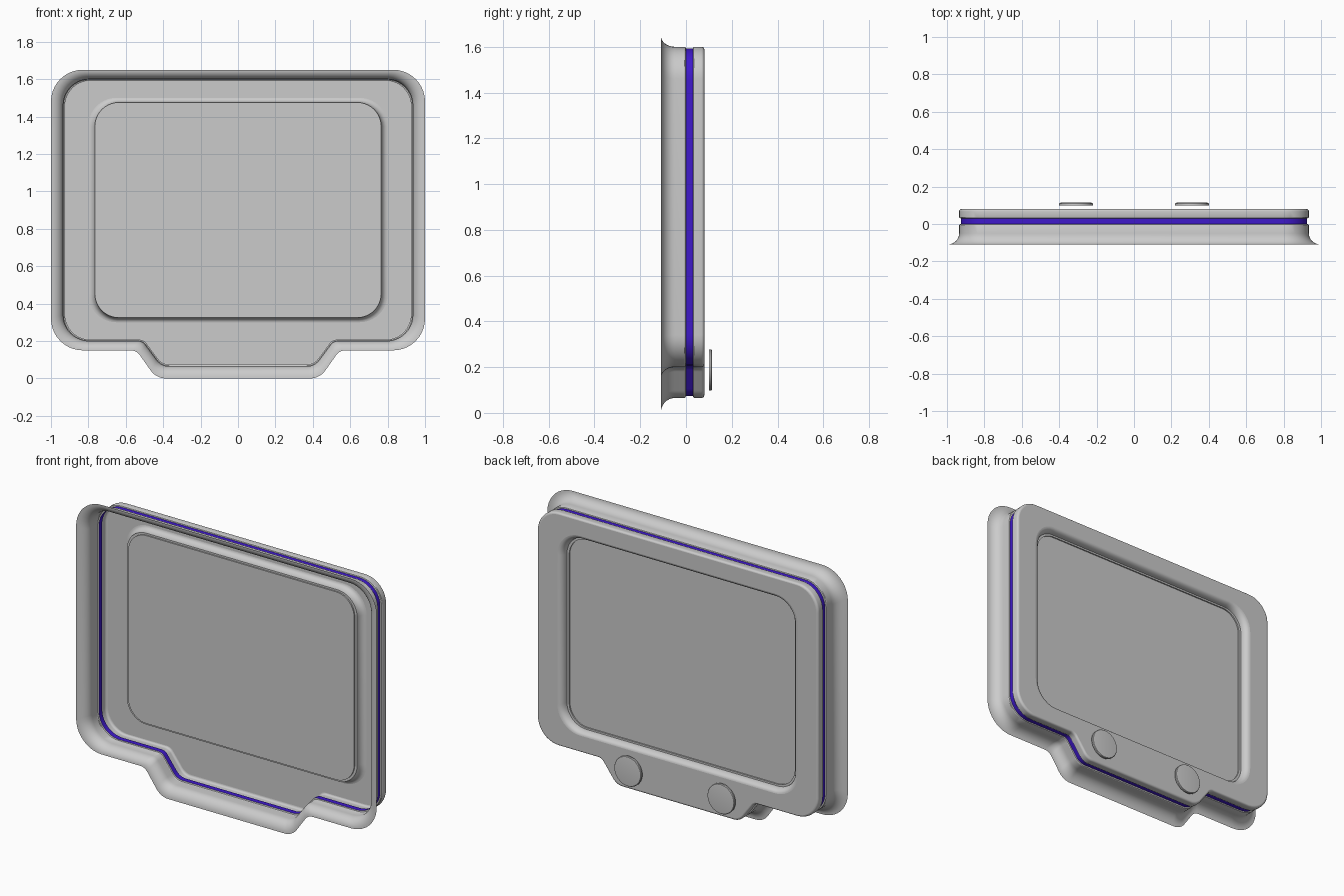
import bpy, bmesh
from math import sin, cos, pi, radians
from mathutils import Vector

if "Cube" in bpy.data.objects:
    bpy.data.objects.remove(bpy.data.objects["Cube"])


def rounded(corners, seg=10):
    """Rounded polygon in the xz plane from (x, z, radius) corners."""
    pts, n = [], len(corners)
    for i, (x, z, r) in enumerate(corners):
        p = Vector((x, z))
        u = (Vector(corners[i - 1][:2]) - p).normalized()
        v = (Vector(corners[(i + 1) % n][:2]) - p).normalized()
        half = u.angle(v) / 2
        centre = p + (u + v).normalized() * (r / sin(half))
        tangent = r * cos(half) / sin(half)
        a, b = p + u * tangent - centre, p + v * tangent - centre
        sweep = a.angle(b)
        for k in range(seg + 1):
            f = k / seg
            pts.append(centre + (a * sin((1 - f) * sweep) + b * sin(f * sweep)) / sin(sweep))
    return pts


def mirrored(half):
    return half + [(-x, z, r) for x, z, r in reversed(half)]


def blend(a, b, t):
    """Outline between two matching corner lists; t may exceed 1."""
    return rounded([tuple(p + (q - p) * t for p, q in zip(c, d)) for c, d in zip(a, b)])


def add_loop(bm, pts, y):
    return [bm.verts.new((p.x, y, p.y)) for p in pts]


def finish(name, bm, mat=None):
    bmesh.ops.recalc_face_normals(bm, faces=bm.faces[:])
    me = bpy.data.meshes.new(name)
    bm.to_mesh(me)
    bm.free()
    ob = bpy.data.objects.new(name, me)
    bpy.context.collection.objects.link(ob)
    if mat:
        me.materials.append(mat)
    bpy.ops.object.select_all(action='DESELECT')
    ob.select_set(True)
    bpy.context.view_layer.objects.active = ob
    bpy.ops.object.shade_smooth_by_angle(angle=radians(30))
    return ob


def loft(name, a, b, profile, mat=None):
    """Skin outlines blended between a and b along a (t, y) profile."""
    bm = bmesh.new()
    rings = [add_loop(bm, blend(a, b, t), y) for t, y in profile]
    n = len(rings[0])
    for r, s in zip(rings, rings[1:]):
        for i in range(n):
            j = (i + 1) % n
            bm.faces.new((r[i], r[j], s[j], s[i]))
    return finish(name, bm, mat)


# Outlines: flared lip, body wall, window edge and window pane
lip = mirrored([(.437, 0, .10), (.543, .15, .06), (1, .15, .17), (1, 1.65, .17)])
body = mirrored([(.41, .065, .08), (.51, .20, .05), (.935, .20, .14), (.935, 1.60, .14)])
win_out = mirrored([(.80, .30, .15), (.80, 1.50, .15)])
win_in = mirrored([(.751, .335, .12), (.751, 1.465, .12)])

blue = bpy.data.materials.new("blue")
blue.diffuse_color = (.05, .01, .6, 1)
blue.use_nodes = True
blue.node_tree.nodes["Principled BSDF"].inputs["Base Color"].default_value = blue.diffuse_color

# Front shell with its flared lip
flare = [(sin(k * pi / 16), -.11 + .06 * (1 - cos(k * pi / 16))) for k in range(9)]
loft("front_shell", lip, body, flare + [(1, -.006), (1.04, -.002), (1.15, 0)])

# Coloured seal in the groove
loft("seal_strip", lip, body, [(1.15, 0), (1.15, .03)], blue)

# Back shell wall with rounded rear edge
edge = [(1 + .2 * (1 - cos(k * pi / 10)), .067 + .013 * sin(k * pi / 10)) for k in range(6)]
loft("back_wall", lip, body, [(1.15, .03), (1.04, .032), (1, .036)] + edge)

# Back plate with the window opening
bm = bmesh.new()
edges = []
for pts in (blend(lip, body, 1.2), rounded(win_out)):
    vs = add_loop(bm, pts, .08)
    edges += [bm.edges.new((vs[i - 1], vs[i])) for i in range(len(vs))]
bmesh.ops.triangle_fill(bm, use_beauty=True, use_dissolve=False, edges=edges)
finish("back_plate", bm)

# Rounded window rim stepping down to the pane
rim = [(.7 * sin(k * pi / 12), .08 - .042 * (1 - cos(k * pi / 12))) for k in range(7)]
loft("window_rim", win_out, win_in, rim + [(1, .038), (1, .03)])

# Window pane
bm = bmesh.new()
bm.faces.new(add_loop(bm, rounded(win_in), .03))
finish("window_pane", bm)

# Round buttons on the tab
for side, x in (("left", -.31), ("right", .31)):
    bm = bmesh.new()
    rings = []
    for r, y in ((.09, .10), (.09, .109), (.087, .113), (.08, .114)):
        rings.append([bm.verts.new((x + r * cos(k * pi / 24), y, .187 + r * sin(k * pi / 24)))
                      for k in range(48)])
    for a, b in zip(rings, rings[1:]):
        for i in range(48):
            bm.faces.new((a[i - 1], a[i], b[i], b[i - 1]))
    bm.faces.new(rings[0])
    bm.faces.new(rings[-1])
    finish("button_" + side, bm)
